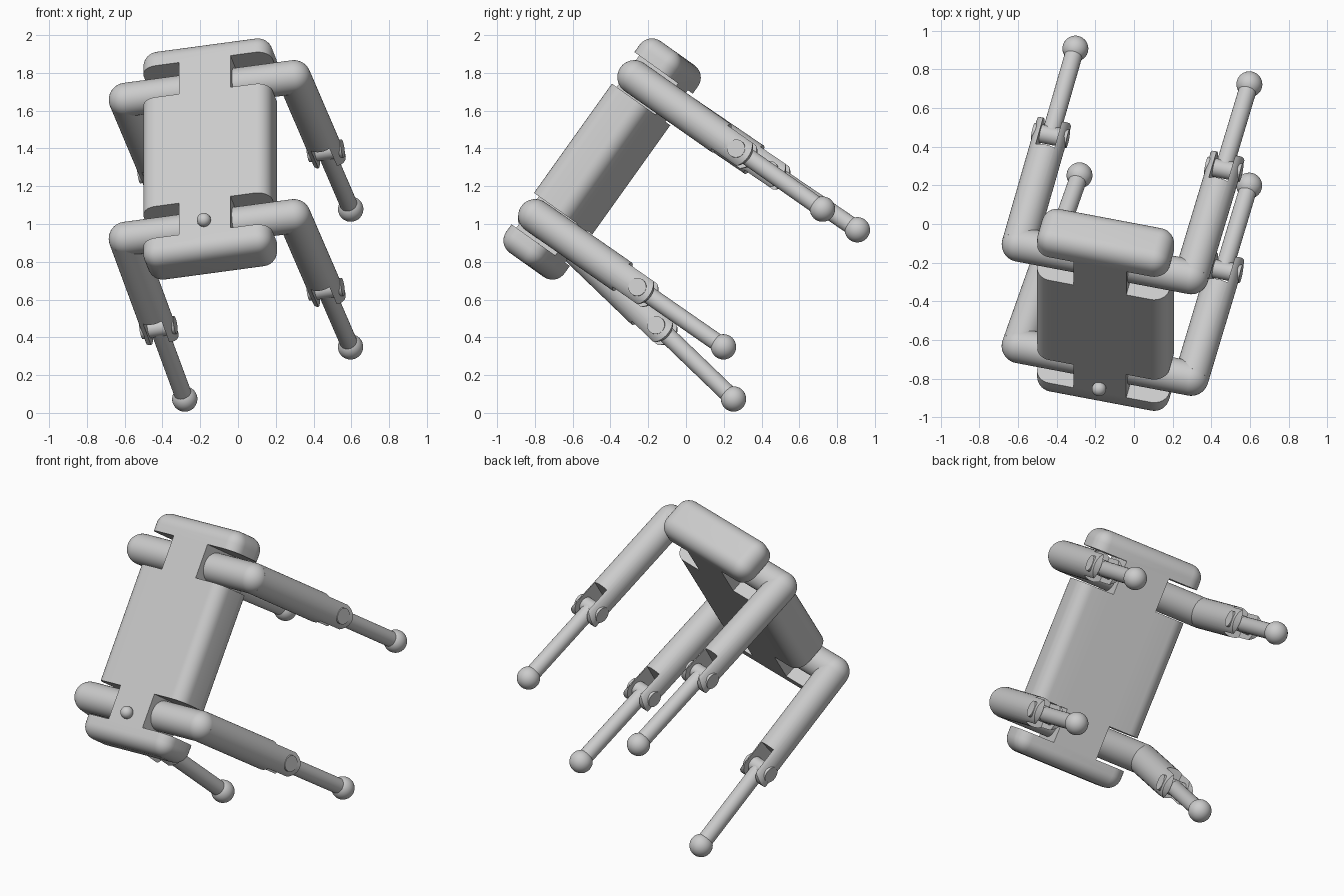
import bpy, bmesh, math
from mathutils import Matrix, Vector

cube = bpy.data.objects.get("Cube")
if cube:
    bpy.data.objects.remove(cube, do_unlink=True)

grey = bpy.data.materials.new("plain_grey")
grey.use_nodes = True
grey.diffuse_color = (0.6, 0.6, 0.6, 1)
grey.node_tree.nodes["Principled BSDF"].inputs["Base Color"].default_value = (0.6, 0.6, 0.6, 1)


def frame(x, z, origin):
    """Right-handed frame from a z axis and a rough x axis."""
    z = Vector(z).normalized()
    y = z.cross(Vector(x)).normalized()
    return Matrix.Translation(origin) @ Matrix((y.cross(z), y, z)).transposed().to_4x4()


# Tilted body frame: x across, y along, z out of the back
BODY = frame((0.974, -0.184, 0.131), (-0.226, -0.793, 0.566), (-0.147, -0.444, 1.344))


def make(name, matrix, build):
    bm = bmesh.new()
    build(bm)
    bmesh.ops.recalc_face_normals(bm, faces=bm.faces)
    mesh = bpy.data.meshes.new(name)
    bm.to_mesh(mesh)
    bm.free()
    mesh.materials.append(grey)
    ob = bpy.data.objects.new(name, mesh)
    ob.matrix_world = matrix
    bpy.context.collection.objects.link(ob)
    return ob


def box(name, matrix, lo, hi):
    lo, hi = Vector(lo), Vector(hi)
    fit = Matrix.Translation((lo + hi) / 2) @ Matrix.Diagonal((*(hi - lo), 1))
    return make(name, matrix, lambda bm: bmesh.ops.create_cube(bm, size=1, matrix=fit))


def rod(name, matrix, a, b, radius):
    a, b = Vector(a), Vector(b)
    turn = (b - a).to_track_quat('Z', 'Y').to_matrix().to_4x4()
    fit = Matrix.Translation((a + b) / 2) @ turn
    return make(name, matrix, lambda bm: bmesh.ops.create_cone(
        bm, cap_ends=True, segments=40, radius1=radius, radius2=radius,
        depth=(b - a).length, matrix=fit))


def ball(name, matrix, centre, radius):
    return make(name, matrix, lambda bm: bmesh.ops.create_uvsphere(
        bm, u_segments=40, v_segments=20, radius=radius, matrix=Matrix.Translation(centre)))


def activate(ob):
    bpy.ops.object.select_all(action='DESELECT')
    ob.select_set(True)
    bpy.context.view_layer.objects.active = ob


def combine(ob, other, operation):
    bpy.context.view_layer.update()
    mod = ob.modifiers.new("cut", 'BOOLEAN')
    mod.operation, mod.object, mod.solver = operation, other, 'EXACT'
    activate(ob)
    bpy.ops.object.modifier_apply(modifier=mod.name)
    bpy.data.objects.remove(other, do_unlink=True)


def smooth(*parts):
    for ob in parts:
        activate(ob)
        bpy.ops.object.shade_smooth_by_angle(angle=math.radians(30))


# Rounded body with a notch at each corner
body = box("body", BODY, (-0.35, -0.688, -0.13), (0.35, 0.688, 0.13))
bevel = body.modifiers.new("round", 'BEVEL')
bevel.width, bevel.segments = 0.08, 8
activate(body)
bpy.ops.object.modifier_apply(modifier=bevel.name)
for sx in (-1, 1):
    for sy in (-1, 1):
        xs, ys = sorted((sx * 0.14, sx * 0.5)), sorted((sy * 0.355, sy * 0.56))
        combine(body, box("notch", BODY, (xs[0], ys[0], -0.5), (xs[1], ys[1], 0.5)), 'DIFFERENCE')
smooth(body)

# Small sensor knob on the back
smooth(ball("sensor_knob", BODY, (0, -0.5, 0.15), 0.037))

R = 0.09          # hip and upper leg radius
KNEE = 0.70       # distance from elbow to knee


def profile_prism(bm):
    """Round-ended slab that shapes the fork tips."""
    pts = [(-0.2, -0.2), (0.2, -0.2), (0.2, 0.5), (R, 0.56)]
    pts += [(R * math.cos(t * math.pi / 16), KNEE + (R - 0.01) * math.sin(t * math.pi / 16))
            for t in range(17)]
    pts += [(-R, 0.56), (-0.2, 0.5)]
    face = bm.faces.new([bm.verts.new((-0.2, y, z)) for y, z in pts])
    out = bmesh.ops.extrude_face_region(bm, geom=[face])["geom"]
    bmesh.ops.translate(bm, vec=(0.4, 0, 0),
                        verts=[v for v in out if isinstance(v, bmesh.types.BMVert)])


def leg(label, sx, sy, foot):
    elbow = Vector((sx * 0.457, sy * 0.452, 0.01))
    foot = Vector(foot)
    reach = (foot - elbow).length
    m = BODY @ frame((1, 0, 0), foot - elbow, elbow)
    hip = rod(label + "_hip", BODY, (sx * 0.13, elbow.y, elbow.z), elbow, R)
    joint = ball(label + "_elbow", BODY, elbow, R)
    # Upper leg ending in a slotted fork
    upper = rod(label + "_upper_leg", m, (0, 0, 0), (0, 0, KNEE + 0.1), R)
    combine(upper, make("tip", m, profile_prism), 'INTERSECT')
    combine(upper, box("slot", m, (-0.05, -0.2, 0.58), (0.05, 0.2, 1)), 'DIFFERENCE')
    # Knee pin, lower leg and ball foot
    pin = rod(label + "_knee_pin", m, (-0.093, 0, KNEE), (0.093, 0, KNEE), 0.048)
    lower = rod(label + "_lower_leg", m, (0, 0, KNEE), (0, 0, reach), 0.046)
    toe = ball(label + "_foot", m, (0, 0, reach), 0.067)
    smooth(hip, joint, upper, pin, lower, toe)


leg("back_left", 1, 1, (0.475, 0.462, -1.243))
leg("back_right", -1, 1, (-0.45, 0.48, -1.248))
leg("front_left", 1, -1, (0.475, -0.436, -1.24))
leg("front_right", -1, -1, (-0.426, -0.63, -1.24))
